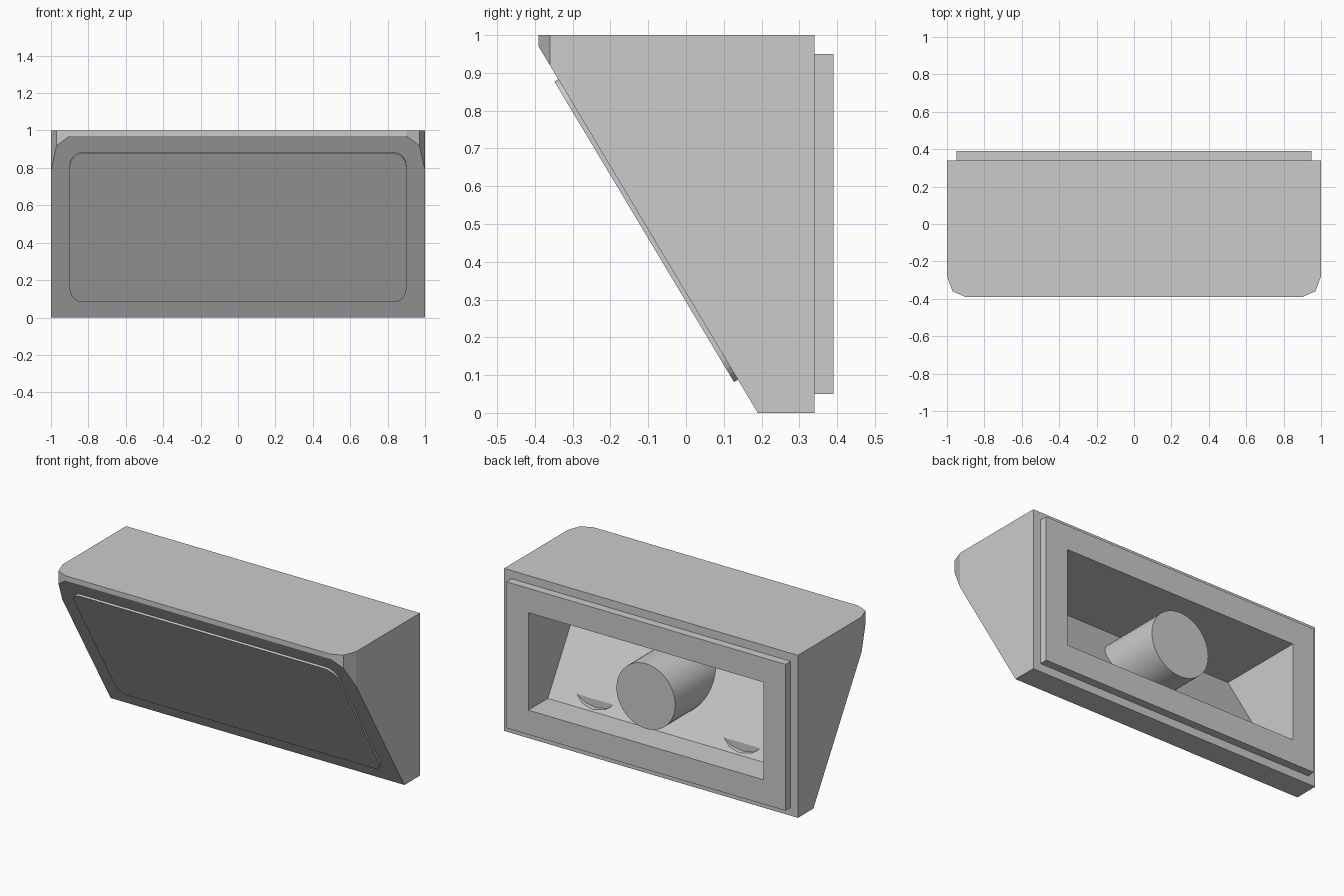
import bpy, bmesh, math
from mathutils import Vector

cube = bpy.data.objects.get("Cube")
if cube:
    bpy.data.objects.remove(cube, do_unlink=True)

grey = bpy.data.materials.new("housing_grey")
grey.use_nodes = True
GREY = (0.6, 0.6, 0.6, 1)
grey.diffuse_color = GREY
grey.node_tree.nodes["Principled BSDF"].inputs["Base Color"].default_value = GREY

# Sloping front: y falls as z rises
FOOT_Y = 0.19
RUN = 0.58 / 0.97
SLOPE_NORMAL = Vector((0, -1, -RUN)).normalized()


def slope_y(z, inward=0):
    return FOOT_Y + inward - RUN * z


def prism(name, outline, offset, cut=None):
    """Extrude a 3D outline by an offset; optionally trim it parallel to the front."""
    bm = bmesh.new()
    face = bm.faces.new([bm.verts.new(p) for p in outline])
    new = bmesh.ops.extrude_face_region(bm, geom=[face])["geom"]
    verts = [v for v in new if isinstance(v, bmesh.types.BMVert)]
    bmesh.ops.translate(bm, verts=verts, vec=offset)
    # Extruding keeps the first cap, except where it has been consumed
    bmesh.ops.holes_fill(bm, edges=[e for e in bm.edges if e.is_boundary])
    if cut is not None:
        geom = bm.verts[:] + bm.edges[:] + bm.faces[:]
        bmesh.ops.bisect_plane(bm, geom=geom, plane_co=(0, slope_y(0, cut), 0),
                               plane_no=SLOPE_NORMAL, clear_outer=True)
        bmesh.ops.holes_fill(bm, edges=[e for e in bm.edges if e.is_boundary])
    bmesh.ops.recalc_face_normals(bm, faces=bm.faces[:])
    mesh = bpy.data.meshes.new(name)
    bm.to_mesh(mesh)
    bm.free()
    mesh.materials.append(grey)
    obj = bpy.data.objects.new(name, mesh)
    bpy.context.collection.objects.link(obj)
    return obj


def select(obj):
    bpy.ops.object.select_all(action='DESELECT')
    obj.select_set(True)
    bpy.context.view_layer.objects.active = obj


def carve(obj, cutter):
    mod = obj.modifiers.new("carve", 'BOOLEAN')
    mod.operation = 'DIFFERENCE'
    mod.solver = 'EXACT'
    mod.object = cutter
    select(obj)
    bpy.ops.object.modifier_apply(modifier=mod.name)


def circle(x, y, z, radius, sides):
    angles = [math.tau * i / sides for i in range(sides)]
    return [(x + radius * math.cos(a), y, z + radius * math.sin(a)) for a in angles]


# Housing: chamfered top outline, trimmed by the sloping front
half = [(1, 0.34), (1, -0.28), (0.97, -0.36), (0.9, -0.39)]
outline = half + [(-x, y) for x, y in reversed(half)]
housing = prism("housing", [(x, y, 0) for x, y in outline], (0, 0, 1), cut=0)

# Raised plate on the back
plate = prism("back_plate", [(x, 0.34, z) for x, z in
              ((-0.95, 0.05), (0.95, 0.05), (0.95, 0.95), (-0.95, 0.95))], (0, 0.05, 0))

# Hollow interior, open at the back
WALL = 0.13
low, high = 0.2, 0.8
cavity = prism("cavity_cutter", [(-0.8, y, z) for y, z in
               ((0.5, low), (slope_y(low, WALL), low),
                (slope_y(high, WALL), high), (0.5, high))], (1.6, 0, 0))
cavity.hide_render = True
for part in (housing, plate):
    carve(part, cavity)
bpy.data.objects.remove(cavity, do_unlink=True)

# Two shallow round recesses low on the inner slope
for side in (-1, 1):
    floor_y = slope_y(0.26, WALL)
    recess = prism("recess_cutter", circle(side * 0.5, floor_y, 0.41, 0.2, 16), (0, 0.1, 0))
    recess.hide_render = True
    carve(housing, recess)
    bpy.data.objects.remove(recess, do_unlink=True)

# Round post from the inner slope to the back
post = prism("centre_post", circle(0, -0.3, 0.5, 0.2, 48), (0, 0.69, 0), cut=WALL / 2)
select(post)
bpy.ops.object.shade_smooth_by_angle(angle=math.radians(30))

# Thin rounded panel on the sloping front
radius, steps = 0.07, 6
bottom, top = 0.088, 0.883
corners = [(0.9, top, 0), (-0.9, top, 1), (-0.9, bottom, 2), (0.9, bottom, 3)]
points = []
for x, z, quarter in corners:
    cx = x - math.copysign(radius, x)
    cz = z - radius if z == top else z + radius
    for i in range(steps + 1):
        a = (quarter + i / steps) * math.pi / 2
        pz = cz + radius * math.sin(a)
        points.append((cx + radius * math.cos(a), slope_y(pz), pz))
prism("front_panel", points, SLOPE_NORMAL * 0.012)
